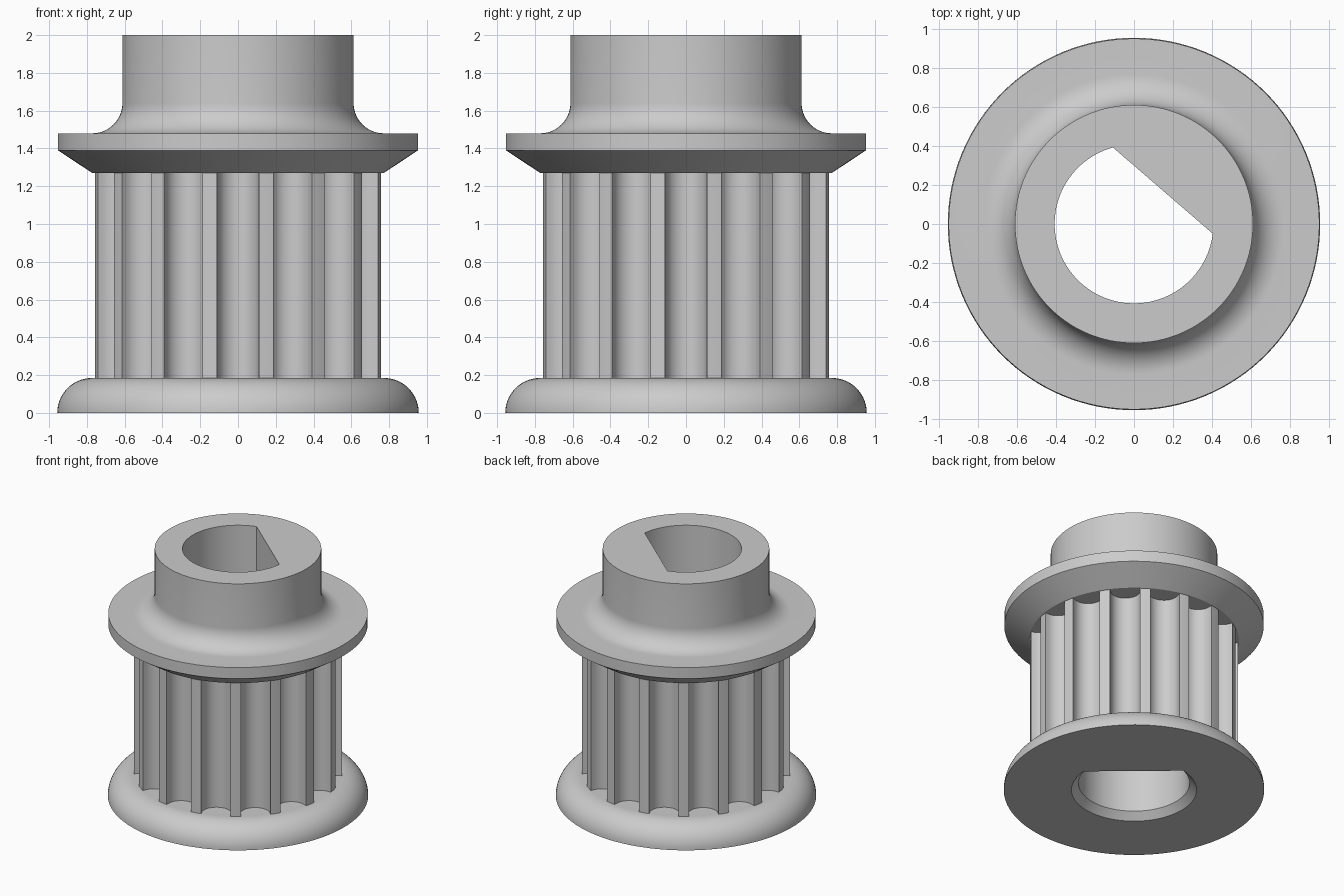
import bpy, bmesh, math
from math import sin, cos, pi, radians, acos

old = bpy.data.objects.get("Cube")
if old:
    bpy.data.objects.remove(old, do_unlink=True)

SEGMENTS = 128
TEETH = 16
FLANGE_LOW, FLANGE_HIGH = 0.185, 1.27   # toothed section
TOOTH_R = 0.765
FLAT_ANGLE = radians(49.2)              # direction of the shaft flat


def arc(cx, cy, r, a0, a1, n):
    """Points on a circular arc, angles in degrees."""
    angles = [radians(a0 + (a1 - a0) * i / n) for i in range(n + 1)]
    return [(cx + r * cos(a), cy + r * sin(a)) for a in angles]


def loft(bm, rings):
    """Skin closed rings of equal length and cap both ends."""
    loops = [[bm.verts.new(p) for p in ring] for ring in rings]
    n = len(loops[0])
    for low, high in zip(loops, loops[1:]):
        for i in range(n):
            j = (i + 1) % n
            bm.faces.new((low[i], low[j], high[j], high[i]))
    bm.faces.new(loops[0][::-1])
    bm.faces.new(loops[-1])


def make_object(name, bm):
    bmesh.ops.recalc_face_normals(bm, faces=bm.faces)
    mesh = bpy.data.meshes.new(name)
    bm.to_mesh(mesh)
    bm.free()
    obj = bpy.data.objects.new(name, mesh)
    bpy.context.collection.objects.link(obj)
    return obj


# Turned body: rounded base flange, core, bevelled upper flange, filleted hub
profile = arc(0.772, 0, 0.185, 0, 90, 14)
profile += [(TOOTH_R, FLANGE_LOW), (TOOTH_R, FLANGE_HIGH), (0.772, FLANGE_HIGH),
            (0.953, 1.39), (0.953, 1.48)]
profile += arc(0.772, 1.64, 0.16, 270, 180, 14)
profile += [(0.612, 2.0)]
bm = bmesh.new()
turns = [2 * pi * i / SEGMENTS for i in range(SEGMENTS)]
loft(bm, [[(r * cos(a), r * sin(a), z) for a in turns] for r, z in profile])
pulley = make_object("toothed_pulley", bm)

# Round-bottomed grooves between the teeth
bm = bmesh.new()
groove = [(0.771, -0.11)] + arc(0.73, 0, 0.11, 270, 90, 16) + [(0.771, 0.11)]
for k in range(TEETH):
    a = 2 * pi * k / TEETH
    loft(bm, [[(x * cos(a) - y * sin(a), x * sin(a) + y * cos(a), z)
               for x, y in groove] for z in (FLANGE_LOW, FLANGE_HIGH)])
groove_cutter = make_object("groove_cutter", bm)


# D-shaped shaft bore with a chamfered mouth at the bottom
def bore_ring(r, flat, z, n=80):
    half = acos(flat / r)
    angles = [FLAT_ANGLE + half + (2 * pi - 2 * half) * i / n for i in range(n + 1)]
    return [(r * cos(a), r * sin(a), z) for a in angles]


bm = bmesh.new()
loft(bm, [bore_ring(0.46, 0.277, -0.1), bore_ring(0.46, 0.277, 0),
          bore_ring(0.408, 0.227, 0.055), bore_ring(0.408, 0.227, 2.1)])
bore_cutter = make_object("bore_cutter", bm)

# Apply the cuts, then drop the cutters
cutters = (groove_cutter, bore_cutter)
for cutter in cutters:
    cutter.hide_render = True
    mod = pulley.modifiers.new(cutter.name, 'BOOLEAN')
    mod.operation = 'DIFFERENCE'
    mod.solver = 'EXACT'
    mod.object = cutter
depsgraph = bpy.context.evaluated_depsgraph_get()
cut_mesh = bpy.data.meshes.new_from_object(pulley.evaluated_get(depsgraph))
pulley.modifiers.clear()
pulley.data = cut_mesh
for cutter in cutters:
    bpy.data.objects.remove(cutter, do_unlink=True)

# Plain grey metal
grey = bpy.data.materials.new("light_grey")
grey.use_nodes = True
colour = (0.6, 0.6, 0.6, 1)
grey.diffuse_color = colour
grey.node_tree.nodes["Principled BSDF"].inputs["Base Color"].default_value = colour
pulley.data.materials.clear()
pulley.data.materials.append(grey)

bpy.ops.object.select_all(action='DESELECT')
pulley.select_set(True)
bpy.context.view_layer.objects.active = pulley
bpy.ops.object.shade_smooth_by_angle(angle=radians(25))
